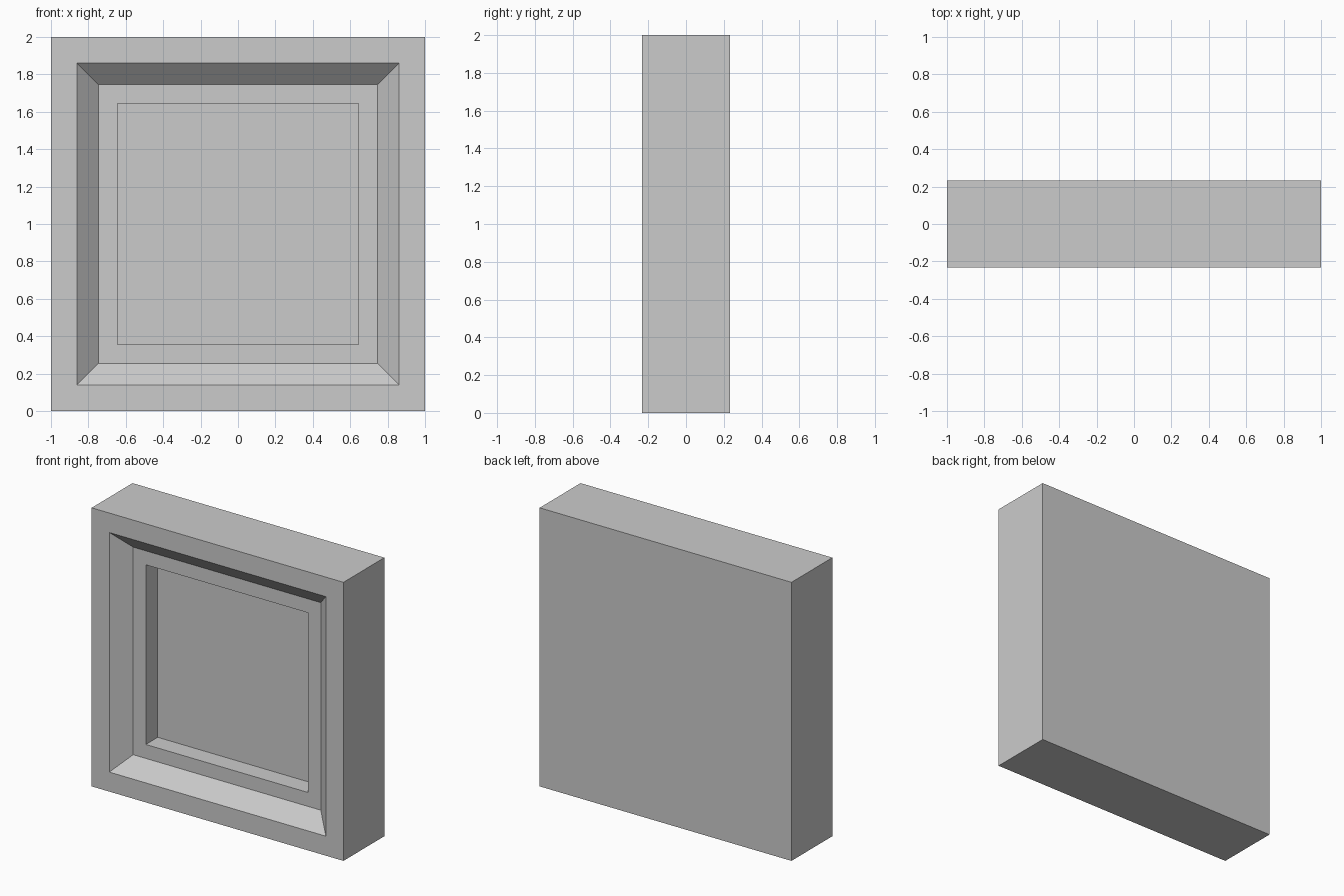
import bpy, bmesh

if "Cube" in bpy.data.objects:
    bpy.data.objects.remove(bpy.data.objects["Cube"])

# Plain grey finish
grey = bpy.data.materials.new("light_grey")
grey.diffuse_color = (0.6, 0.6, 0.6, 1.0)
grey.use_nodes = True
grey.node_tree.nodes["Principled BSDF"].inputs["Base Color"].default_value = grey.diffuse_color

# Square rings from the back to the recessed floor: (half size, y)
RINGS = [
    (1.0, 0.232),     # back edge
    (1.0, -0.232),    # front edge
    (0.86, -0.232),   # opening of the bevelled frame
    (0.745, -0.125),  # foot of the bevel
    (0.645, -0.125),  # rim of the inner recess
    (0.645, 0.01),    # recess floor
]

bm = bmesh.new()
loops = [[bm.verts.new((sx * h, y, 1 + sz * h))
          for sx, sz in ((-1, -1), (1, -1), (1, 1), (-1, 1))]
         for h, y in RINGS]

# Walls, frame face, bevel and ledge between neighbouring rings
for a, b in zip(loops, loops[1:]):
    for i in range(4):
        j = (i + 1) % 4
        bm.faces.new((a[i], a[j], b[j], b[i]))

# Back panel and recess floor
bm.faces.new(loops[0])
bm.faces.new(loops[-1])
bmesh.ops.recalc_face_normals(bm, faces=bm.faces)

mesh = bpy.data.meshes.new("recessed_panel")
bm.to_mesh(mesh)
bm.free()
mesh.materials.append(grey)
panel = bpy.data.objects.new("recessed_panel", mesh)
bpy.context.collection.objects.link(panel)
